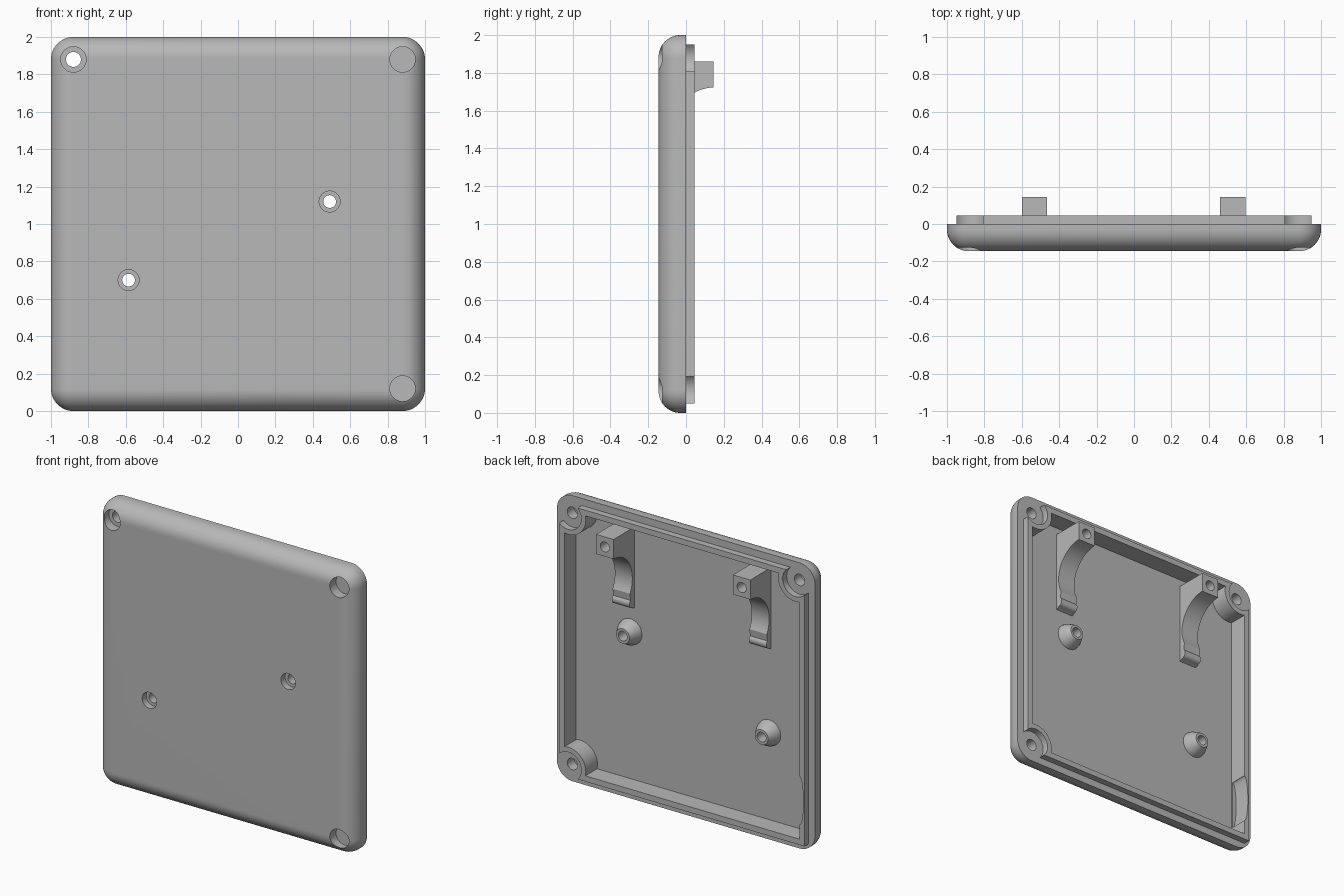
import bpy, bmesh
from math import sin, cos, asin, sqrt, pi, radians

if "Cube" in bpy.data.objects:
    bpy.data.objects.remove(bpy.data.objects["Cube"], do_unlink=True)

# Single plastic colour
gray = bpy.data.materials.new("gray_plastic")
gray.use_nodes = True
gray.diffuse_color = (0.48, 0.48, 0.48, 1)
gray.node_tree.nodes["Principled BSDF"].inputs["Base Color"].default_value = gray.diffuse_color

FRONT, SEAM, RIM, FLOOR = -0.145, 0, 0.045, -0.085
BOSS = 0.88          # boss offset from the panel centre
MID = 1.0            # height of the panel centre


def loft(name, rings):
    """Closed solid from equal-length rings of 3D points."""
    bm = bmesh.new()
    loops = [[bm.verts.new(p) for p in ring] for ring in rings]
    n = len(loops[0])
    for a, b in zip(loops, loops[1:]):
        for i in range(n):
            j = (i + 1) % n
            bm.faces.new((a[i], a[j], b[j], b[i]))
    bm.faces.new(loops[0])
    bm.faces.new(loops[-1])
    bmesh.ops.recalc_face_normals(bm, faces=bm.faces)
    mesh = bpy.data.meshes.new(name)
    bm.to_mesh(mesh)
    bm.free()
    mesh.materials.append(gray)
    ob = bpy.data.objects.new(name, mesh)
    bpy.context.collection.objects.link(ob)
    return ob


def prism(name, outline, y0, y1):
    return loft(name, [[(x, y, z) for x, z in outline] for y in (y0, y1)])


def disc(x, z, rx, rz=None, n=48):
    rz = rz or rx
    return [(x + rx * cos(2 * pi * i / n), z + rz * sin(2 * pi * i / n)) for i in range(n)]


def cylinder(name, x, z, r, y0, y1):
    return prism(name, disc(x, z, r), y0, y1)


def combine(ob, other, operation="DIFFERENCE"):
    """Apply a boolean and discard the helper."""
    mod = ob.modifiers.new("bool", "BOOLEAN")
    mod.operation, mod.object, mod.solver = operation, other, "EXACT"
    bpy.context.view_layer.objects.active = ob
    bpy.ops.object.modifier_apply(modifier=mod.name)
    bpy.data.objects.remove(other, do_unlink=True)


def smooth(ob):
    bpy.ops.object.select_all(action="DESELECT")
    ob.select_set(True)
    bpy.context.view_layer.objects.active = ob
    bpy.ops.object.shade_smooth_by_angle(angle=radians(30))


def turn(x, z, quarter):
    for _ in range(quarter):
        x, z = z, -x
    return x, z


def rounded_square(half, r, n=12):
    pts = []
    for q in range(4):
        for i in range(n + 1):
            a = pi / 2 * (1 - i / n)
            x, z = turn(half - r + r * cos(a), half - r + r * sin(a), q)
            pts.append((x, z + MID))
    return pts


def notched_square(half, r, n=20):
    """Square outline that steps around three corner bosses."""
    pts = []
    for q in range(4):
        if q == 2:
            corner = [(half, half)]
        else:
            a0 = pi - asin((half - BOSS) / r)
            a1 = 3 * pi - pi / 2 - a0 + 0
            corner = [(BOSS + r * cos(a0 + (a1 - a0) * i / n),
                       BOSS + r * sin(a0 + (a1 - a0) * i / n)) for i in range(n + 1)]
        for p in corner:
            x, z = turn(*p, q)
            pts.append((x, z + MID))
    return pts


# Cover shell with a rounded front edge
FILLET = 0.115
levels = [(SEAM, 0)]
for i in range(13):
    a = pi / 2 * i / 12
    levels.append((FRONT + FILLET * (1 - sin(a)), FILLET * (1 - cos(a))))
shell = loft("cover_shell", [[(x, y, z) for x, z in rounded_square(1 - d, 0.12 - d)]
                             for y, d in levels])

# Raised locating rim and hollow interior
combine(shell, prism("rim", notched_square(0.95, 0.1), SEAM - 0.02, RIM), "UNION")
combine(shell, prism("cavity", notched_square(0.91, 0.135), FLOOR, 0.2))
combine(shell, prism("side_scoop", disc(-0.91, 0.36, 0.03, 0.17), FLOOR + 0.01, 0.2))

# Corner screw holes with counterbores
for x, z in ((-BOSS, MID + BOSS), (BOSS, MID + BOSS), (BOSS, MID - BOSS)):
    combine(shell, cylinder("bore", x, z, 0.04, -0.3, 0.3))
    combine(shell, cylinder("counterbore", x, z, 0.068, -0.3, -0.075))

# Tapered standoffs
for side, x, z in (("left", 0.49, 1.12), ("right", -0.585, 0.70)):
    combine(shell, cylinder("bore", x, z, 0.034, -0.3, 0.1))
    combine(shell, cylinder("counterbore", x, z, 0.056, -0.3, -0.1))
    post = loft(side + "_standoff", [[(px, y, pz) for px, pz in disc(x, z, r)]
                for y, r in ((FLOOR - 0.003, 0.09), (FLOOR + 0.025, 0.085), (0, 0.052))])
    combine(post, cylinder("bore", x, z, 0.034, -0.3, 0.1))
    smooth(post)

smooth(shell)

# Cradle brackets: block above, round seat, short lip below
CY, CZ, R = 0.15, 1.51, 0.213
BASE = FLOOR - 0.004
profile = [(BASE, 1.86), (0.145, 1.86), (0.145, CZ + R)]
for i in range(1, 25):
    a = radians(93 + (208 - 93) * i / 24)
    profile.append((CY + R * cos(a), CZ + R * sin(a)))
for i in range(9):                       # rounded lip end
    a = radians(60 - 150 * i / 8)
    profile.append((-0.056 + 0.025 * cos(a), 1.335 + 0.03 * sin(a)))
profile.append((BASE, 1.29))
for side, x0, x1 in (("left", 0.46, 0.595), ("right", -0.60, -0.465)):
    bracket = loft(side + "_bracket", [[(x, y, z) for y, z in profile] for x in (x0, x1)])
    combine(bracket, cylinder("screw_hole", (x0 + x1) / 2, 1.79, 0.035, -0.04, 0.3))
    smooth(bracket)
